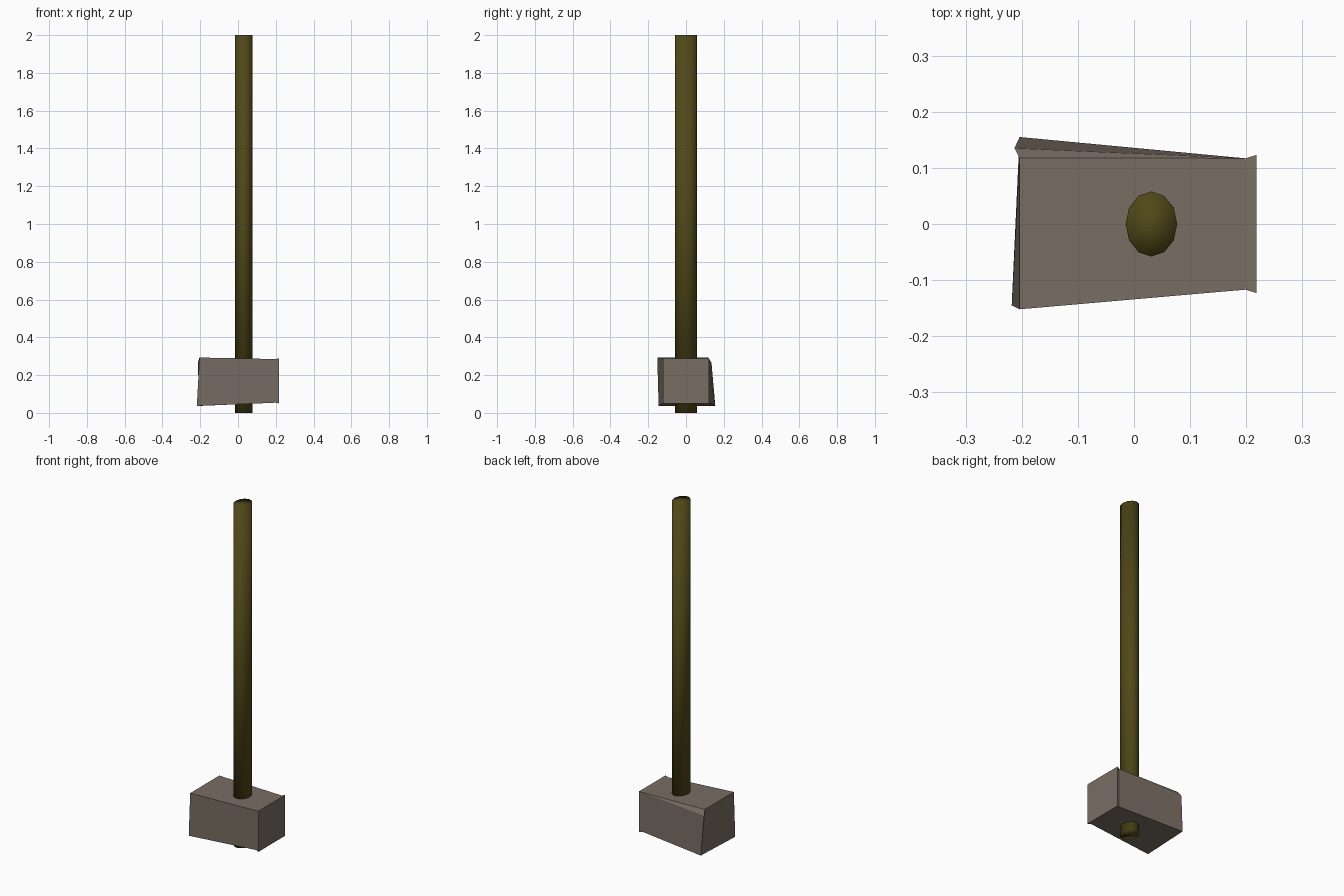
import bpy, bmesh
from math import pi, cos, sin

if "Cube" in bpy.data.objects:
    bpy.data.objects.remove(bpy.data.objects["Cube"])


def finish(name, bm, color, smooth=False):
    bmesh.ops.recalc_face_normals(bm, faces=bm.faces[:])
    for f in bm.faces:
        f.smooth = smooth
    me = bpy.data.meshes.new(name)
    bm.to_mesh(me)
    bm.free()
    ob = bpy.data.objects.new(name, me)
    bpy.context.collection.objects.link(ob)
    mat = bpy.data.materials.new(name + "_color")
    mat.diffuse_color = (*color, 1)
    mat.use_nodes = True
    mat.node_tree.nodes["Principled BSDF"].inputs["Base Color"].default_value = mat.diffuse_color
    me.materials.append(mat)
    return ob


def loft(bm, sections):
    rings = [[bm.verts.new(p) for p in s] for s in sections]
    n = len(rings[0])
    for a, b in zip(rings, rings[1:]):
        for i in range(n):
            j = (i + 1) % n
            bm.faces.new((a[i], a[j], b[j], b[i]))
    bm.faces.new(rings[0])
    bm.faces.new(rings[-1])
    return rings


# Handle: 12-sided oval shaft
bm = bmesh.new()
loft(bm, [[(0.031 + 0.046 * cos(i * pi / 6), 0.058 * sin(i * pi / 6), z)
           for i in range(12)] for z in (0, 2)])
finish("handle", bm, (0.08, 0.064, 0.009), smooth=True)

# Head: uneven stone block, order front-top, front-bottom, back-bottom, back-top
bm = bmesh.new()
left = [(-0.204, -0.152, 0.293), (-0.218, -0.145, 0.037),
        (-0.204, 0.155, 0.037), (-0.204, 0.118, 0.293)]


def box_ring(x, y, z0, z1):
    return [(x, -y, z1), (x, -y, z0), (x, y, z0), (x, y, z1)]


rings = loft(bm, [left, box_ring(0.199, 0.117, 0.054, 0.285),
                  box_ring(0.218, 0.123, 0.05, 0.289)])

# Chipped back-left edge of the head
low, top = rings[0][2], rings[0][3]
edge = bm.edges.get((low, top))
_, chip = bmesh.utils.edge_split(edge, top, 0.12)
chip.co = (-0.213, 0.135, 0.265)
bmesh.ops.connect_verts(bm, verts=[chip, rings[1][3]])
finish("hammer_head", bm, (0.19, 0.155, 0.127))
